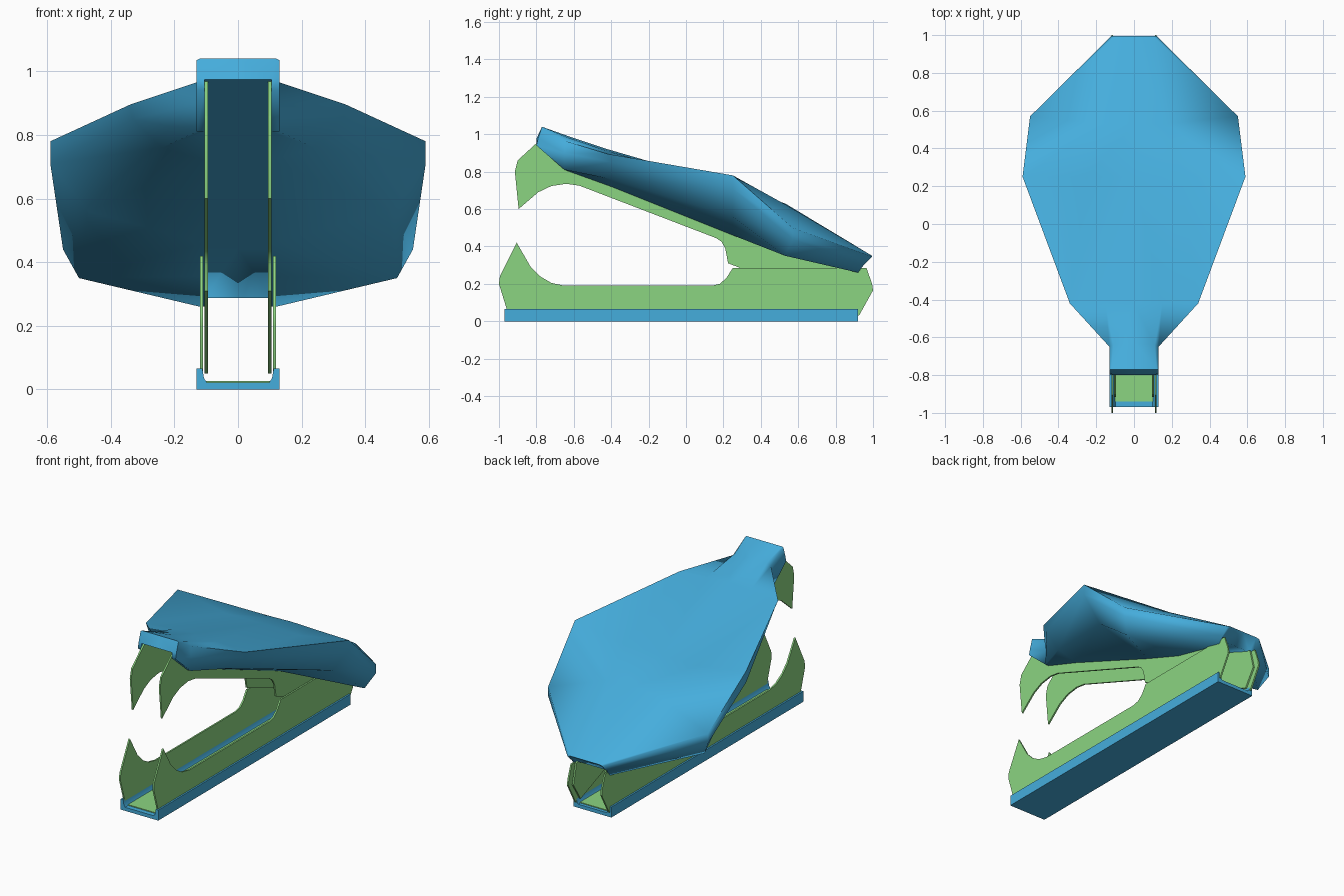
import bpy, bmesh, math

if "Cube" in bpy.data.objects:
    bpy.data.objects.remove(bpy.data.objects["Cube"])


def material(name, color):
    m = bpy.data.materials.new(name)
    m.diffuse_color = color
    m.use_nodes = True
    m.node_tree.nodes["Principled BSDF"].inputs["Base Color"].default_value = m.diffuse_color
    return m


BLUE = material("blue_plastic", (0.06, 0.42, 0.72, 1))
GREEN = material("green_metal", (0.26, 0.66, 0.22, 1))


def finish(bm, name, mat, angle):
    bmesh.ops.recalc_face_normals(bm, faces=bm.faces)
    me = bpy.data.meshes.new(name)
    bm.to_mesh(me)
    bm.free()
    ob = bpy.data.objects.new(name, me)
    bpy.context.collection.objects.link(ob)
    me.materials.append(mat)
    bpy.ops.object.select_all(action='DESELECT')
    bpy.context.view_layer.objects.active = ob
    ob.select_set(True)
    bpy.ops.object.shade_smooth_by_angle(angle=math.radians(angle))
    return ob


def extrude(bm, ring, offset):
    """Closed prism from a ring of 3D points."""
    f = bm.faces.new([bm.verts.new(p) for p in ring])
    r = bmesh.ops.extrude_face_region(bm, geom=[f])
    moved = [v for v in r["geom"] if isinstance(v, bmesh.types.BMVert)]
    bmesh.ops.translate(bm, verts=moved, vec=offset)


def plate_pair(name, profile, x, thick):
    bm = bmesh.new()
    for s in (-1, 1):
        extrude(bm, [(s * x, y, z) for y, z in profile], (s * thick, 0, 0))
    return finish(bm, name, GREEN, 30)


# Base channel: U section run along y
bm = bmesh.new()
half = [(0.13, 0), (0.13, 0.065), (0.112, 0.065), (0.107, 0.035), (0.098, 0.022)]
u = half + [(-x, z) for x, z in reversed(half)]
extrude(bm, [(x, -0.97, z) for x, z in u], (0, 1.89, 0))
finish(bm, "base_channel", BLUE, 30)

# Metal floor strip lying in the base
bm = bmesh.new()
strip = [(-0.1, 0.018), (0.1, 0.018), (0.1, 0.027), (-0.1, 0.027)]
extrude(bm, [(x, -0.94, z) for x, z in strip], (0, 1.84, 0))
finish(bm, "floor_strip", GREEN, 30)

# Lower jaw: toothed outer plates
lower = [(-0.95, 0.03), (-0.96, 0.07), (-1.0, 0.20), (-0.995, 0.24), (-0.905, 0.42),
         (-0.83, 0.29), (-0.78, 0.24), (-0.72, 0.205), (-0.65, 0.19),
         (0.14, 0.19), (0.18, 0.20), (0.215, 0.23), (0.25, 0.285),
         (0.965, 0.285), (0.995, 0.20), (1.0, 0.165), (0.925, 0.03)]
plate_pair("lower_jaw", lower, 0.11, 0.01)

# Upper jaw: toothed inner plates reaching down to the hinge end
upper = [(-0.895, 0.60), (-0.79, 0.69), (-0.72, 0.723), (-0.64, 0.735), (-0.57, 0.725),
         (0.16, 0.445), (0.19, 0.425), (0.21, 0.39), (0.225, 0.31), (0.29, 0.285),
         (0.72, 0.12), (0.90, 0.05), (0.97, 0.16), (0.94, 0.285),
         (-0.78, 0.97), (-0.90, 0.86), (-0.915, 0.80)]
plate_pair("upper_jaw", upper, 0.095, 0.01)

# Cover: lofted half sections (centre, shoulder, outer top, outer side, underside)
sections = [
    [(0, -0.77, 1.04), (0.12, -0.77, 1.04), (0.13, -0.772, 1.035), (0.13, -0.79, 0.98), (0.13, -0.80, 0.94)],
    [(0, -0.63, 0.99), (0.11, -0.64, 0.985), (0.13, -0.65, 0.965), (0.13, -0.65, 0.90), (0.13, -0.65, 0.81)],
    [(0, -0.42, 0.92), (0.15, -0.42, 0.91), (0.34, -0.42, 0.895), (0.33, -0.40, 0.85), (0.24, -0.40, 0.76)],
    [(0, 0.25, 0.725), (0.25, 0.25, 0.72), (0.59, 0.25, 0.78), (0.59, 0.25, 0.71), (0.47, 0.25, 0.56)],
    [(0, 0.53, 0.63), (0.17, 0.53, 0.625), (0.55, 0.57, 0.50), (0.55, 0.57, 0.44), (0.50, 0.53, 0.35)],
    [(0, 0.995, 0.35), (0.10, 0.995, 0.35), (0.12, 0.995, 0.345), (0.12, 0.95, 0.30), (0.12, 0.92, 0.26)],
]
rim_z = [0.94, 0.81, 0.72, 0.46, 0.355, 0.26]
bm = bmesh.new()
rings = []
for sec, zb in zip(sections, rim_z):
    y = sec[4][1]
    zc = 0.975 - 0.40 * (y + 0.80)  # roof of the slot holding the upper jaw
    pts = sec + [(0.106, y, zb), (0.106, y, zc), (0, y, zc)]
    pts += [(-a, b, c) for a, b, c in reversed(pts[1:-1])]
    rings.append([bm.verts.new(p) for p in pts])
n = len(rings[0])
for a, b in zip(rings, rings[1:]):
    for i in range(n):
        j = (i + 1) % n
        p, q = (i, j) if i < n // 2 else (j, i)  # mirrored diagonals
        bm.faces.new((a[p], a[q], b[p]))
        bm.faces.new((a[q], b[q], b[p]))
for r in (rings[0], rings[-1]):  # front and back caps
    for s in (1, -1):
        for f in ((0, 1, 6, 7), (1, 2, 3, 6), (3, 4, 5, 6)):
            bm.faces.new([r[(s * k) % n] for k in f])
finish(bm, "cover", BLUE, 75)
